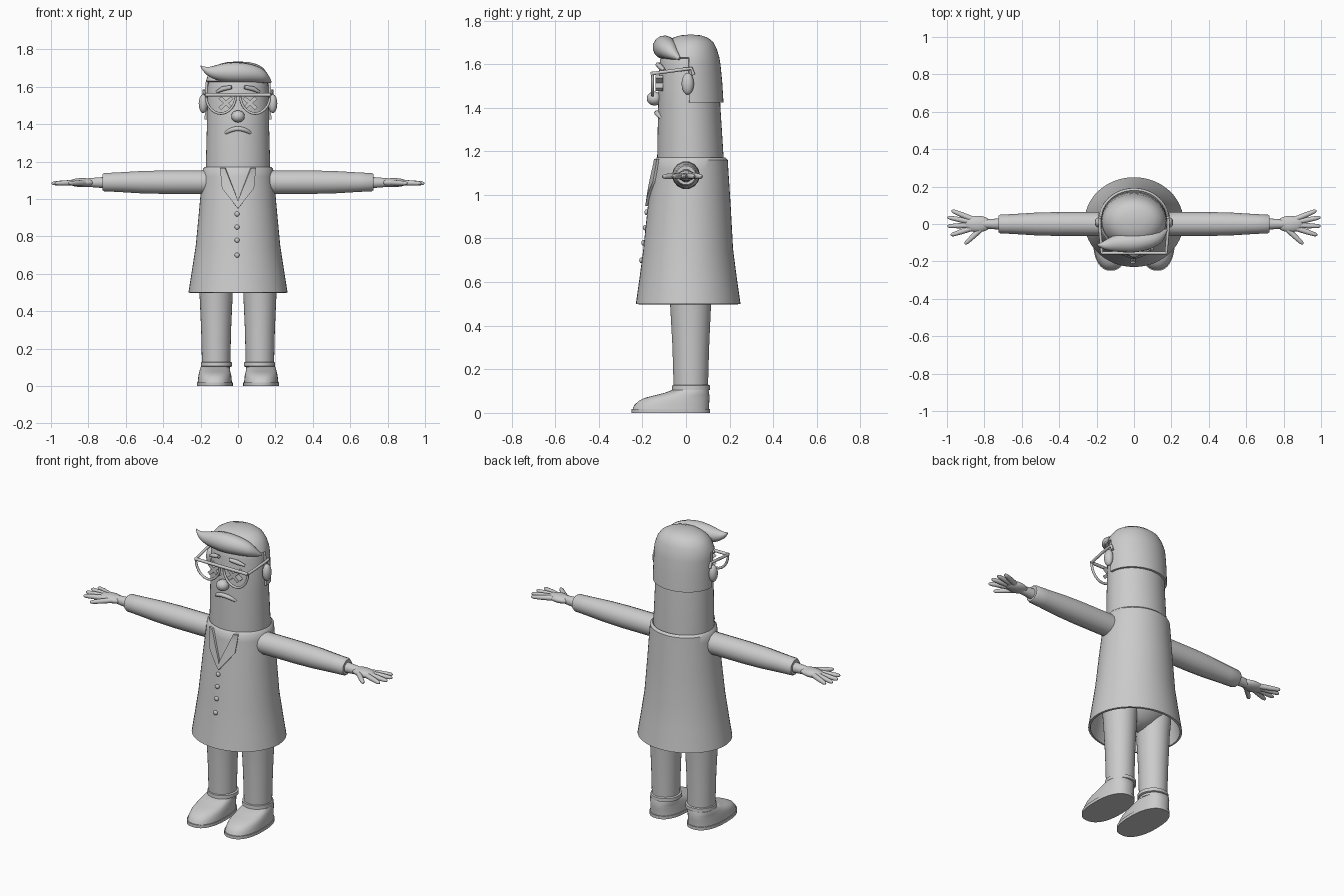
import bpy, bmesh
from math import sin, cos, pi, radians, copysign
from mathutils import Vector

cube = bpy.data.objects.get("Cube")
if cube:
    bpy.data.objects.remove(cube, do_unlink=True)

GREY = bpy.data.materials.new("plain_grey")
GREY.use_nodes = True
GREY.diffuse_color = (0.6, 0.6, 0.6, 1)
GREY.node_tree.nodes["Principled BSDF"].inputs["Base Color"].default_value = (0.6, 0.6, 0.6, 1)
parts = []


def add(name, data):
    ob = bpy.data.objects.new(name, data)
    bpy.context.collection.objects.link(ob)
    data.materials.append(GREY)
    parts.append(ob)
    return ob


def add_bmesh(name, bm, shell=0):
    bmesh.ops.recalc_face_normals(bm, faces=bm.faces)
    me = bpy.data.meshes.new(name)
    bm.to_mesh(me)
    bm.free()
    ob = add(name, me)
    if shell:
        mod = ob.modifiers.new("shell", 'SOLIDIFY')
        mod.thickness = shell
        mod.offset = -1
    return ob


def loft(name, rings, cx=0, power=1, bottom=True, top=True, shell=0, drop=None, n=48):
    """Stack of ovals given as (z, centre y, half width, half depth)."""
    bm = bmesh.new()
    soft = lambda v: copysign(abs(v) ** power, v)
    loops = []
    for z, cy, rx, ry in rings:
        loops.append([bm.verts.new((cx + rx * soft(cos(2 * pi * i / n)),
                                    cy + ry * soft(sin(2 * pi * i / n)), z)) for i in range(n)])
    for a, b in zip(loops, loops[1:]):
        for i in range(n):
            j = (i + 1) % n
            bm.faces.new((a[i], a[j], b[j], b[i]))
    if bottom:
        bm.faces.new(loops[0])
    if top:
        bm.faces.new(loops[-1])
    if drop:
        doomed = [f for f in bm.faces if drop(f.calc_center_median())]
        bmesh.ops.delete(bm, geom=doomed, context='FACES')
    return add_bmesh(name, bm, shell)


def tube(name, points, radii, closed=False, smooth=False):
    """Round tube through points, one radius each (or one for all)."""
    cu = bpy.data.curves.new(name, 'CURVE')
    cu.dimensions = '3D'
    cu.bevel_depth = 1
    cu.bevel_resolution = 5
    cu.use_fill_caps = True
    sp = cu.splines.new('NURBS' if smooth else 'POLY')
    sp.points.add(len(points) - 1)
    if not isinstance(radii, (list, tuple)):
        radii = [radii] * len(points)
    for p, co, r in zip(sp.points, points, radii):
        p.co = (*co, 1)
        p.radius = r
    sp.use_cyclic_u = closed
    if smooth:
        sp.order_u = 3
        sp.use_endpoint_u = True
        sp.resolution_u = 8
    return add(name, cu)


def ball(name, centre, size):
    bm = bmesh.new()
    bmesh.ops.create_uvsphere(bm, u_segments=24, v_segments=14, radius=1)
    bmesh.ops.scale(bm, vec=size, verts=bm.verts)
    bmesh.ops.translate(bm, vec=centre, verts=bm.verts)
    return add_bmesh(name, bm)


# Coat: hollow flared body
COAT = [(0.5, 0.01, 0.265, 0.24), (0.62, 0.01, 0.246, 0.223), (0.75, 0.01, 0.226, 0.206),
        (0.95, 0.015, 0.207, 0.19), (1.12, 0.022, 0.192, 0.172), (1.16, 0.023, 0.188, 0.169),
        (1.172, 0.023, 0.176, 0.157)]
loft("coat", COAT, bottom=False, top=False, shell=0.012)


def coat_front(x, z):
    for a, b in zip(COAT, COAT[1:]):
        if z <= b[0]:
            break
    t = min(1, (z - a[0]) / (b[0] - a[0]))
    cy, rx, ry = (a[k] + (b[k] - a[k]) * t for k in (1, 2, 3))
    return cy - ry * (1 - (x / rx) ** 2) ** 0.5


# Lapels: strips lying on the coat, meeting in a point
for side, s in (("left", 1), ("right", -1)):
    bm = bmesh.new()
    rows = []
    for i in range(13):
        t = i / 12
        z = 1.165 - 0.215 * t
        inner = 0.07 * max(0, 1 - t / 0.8)
        outer = 0.095 - 0.02 * t if t < 0.5 else 0.17 * (1 - t)
        rows.append([bm.verts.new((s * x, coat_front(x, min(z, 1.15)) - 0.012, z))
                     for x in (inner, (inner + outer) / 2, outer + 0.001)])
    for a, b in zip(rows, rows[1:]):
        for k in (0, 1):
            bm.faces.new((a[k], a[k + 1], b[k + 1], b[k]))
    add_bmesh(side + "_lapel", bm, 0.012)

# Buttons
for i, z in enumerate((0.92, 0.85, 0.78, 0.7)):
    ball(f"button_{i + 1}", (-0.005, coat_front(0, z) - 0.003, z), (0.013, 0.009, 0.013))

# Head and neck
loft("head", [(1.1, 0.02, 0.172, 0.152), (1.18, 0.02, 0.172, 0.152), (1.4, 0.015, 0.166, 0.143),
              (1.6, 0.014, 0.163, 0.136), (1.66, 0.014, 0.15, 0.125), (1.7, 0.014, 0.11, 0.09)])

# Hair: cap open over the face, plus a front quiff
loft("hair_cap", [(1.425, 0.015, 0.178, 0.157), (1.52, 0.014, 0.177, 0.152),
                  (1.6, 0.013, 0.175, 0.145), (1.63, 0.013, 0.172, 0.14), (1.67, 0.014, 0.158, 0.127),
                  (1.7, 0.018, 0.136, 0.108), (1.72, 0.02, 0.105, 0.082), (1.732, 0.022, 0.06, 0.047),
                  (1.735, 0.022, 0.01, 0.01)],
     bottom=False, shell=0.012, drop=lambda c: c.y < 0.012 and c.z < 1.63)
tube("hair_quiff", [(-0.2, -0.11, 1.712), (-0.175, -0.115, 1.69), (-0.13, -0.11, 1.677),
                    (-0.07, -0.1, 1.677), (0.01, -0.098, 1.677), (0.09, -0.085, 1.67),
                    (0.14, -0.065, 1.65), (0.175, -0.03, 1.625)],
     [0.002, 0.016, 0.036, 0.052, 0.056, 0.047, 0.032, 0.006], smooth=True)

# Face
ball("nose", (0, -0.145, 1.442), (0.036, 0.035, 0.032))
mouth = [(0.078 * k / 5, -0.134 + 0.03 * (k / 5) ** 2, 1.376 - 0.032 * (k / 5) ** 2)
         for k in range(-5, 6)]
tube("mouth", mouth, [0.003] + [0.009, 0.011] + [0.012] * 5 + [0.011, 0.009] + [0.003])

for side, s in (("left", 1), ("right", -1)):
    # Crossed eyes
    for k, d in enumerate((1, -1)):
        bm = bmesh.new()
        bmesh.ops.create_cube(bm, size=1)
        bmesh.ops.scale(bm, vec=(0.088, 0.035, 0.02), verts=bm.verts)
        for v in bm.verts:
            x, z = v.co.x, v.co.z
            v.co = (s * 0.064 + 0.75 * (x - d * z), v.co.y - 0.122, 1.513 + 0.66 * (d * x + z))
        add_bmesh(f"{side}_eye_bar_{k + 1}", bm)
    tube(side + "_eyebrow", [(s * 0.115, -0.1, 1.572), (s * 0.08, -0.12, 1.59),
                             (s * 0.035, -0.13, 1.598)], [0.007, 0.013, 0.01])
    ball(side + "_ear", (s * 0.186, 0.008, 1.51), (0.024, 0.028, 0.05))
    # Glasses: half-moon rim and temple arm
    rim = [(s * (0.092 - 0.08 * cos(pi * k / 14)), -0.153, 1.555 - 0.098 * sin(pi * k / 14))
           for k in range(15)]
    tube(side + "_glasses_rim", rim, 0.007, closed=True)
    tube(side + "_glasses_arm", [(s * 0.172, -0.153, 1.557), (s * 0.183, -0.02, 1.575),
                                 (s * 0.183, 0.025, 1.58), (s * 0.182, 0.035, 1.55)], 0.008)

    # Arm
    tube(side + "_sleeve", [(s * x, 0, 1.09) for x in (0.1, 0.2, 0.4, 0.52, 0.65, 0.715, 0.725)],
         [0.064, 0.064, 0.064, 0.061, 0.053, 0.05, 0.044])
    tube(side + "_wrist", [(s * 0.7, 0, 1.088), (s * 0.76, 0, 1.088), (s * 0.82, 0, 1.088)],
         [0.032, 0.027, 0.022])
    ball(side + "_palm", (s * 0.835, 0, 1.088), (0.072, 0.044, 0.024))
    tips = [(0.975, 0.072), (0.997, 0.036), (0.998, -0.012), (0.98, -0.06), (0.905, -0.108)]
    for k, (tx, ty) in enumerate(tips):
        base = Vector((0.865 - (0.055 if k == 4 else 0), 0.026 - 0.016 * k if k < 4 else -0.02, 1.088))
        tip = Vector((tx, ty, 1.084))
        tube(f"{side}_" + ("thumb" if k == 4 else f"finger_{k + 1}"),
             [tuple(s * c if n == 0 else c for n, c in enumerate(base.lerp(tip, t)))
              for t in (0, 0.5, 0.88, 0.97, 1)], [0.015, 0.014, 0.011, 0.007, 0.003])

    # Leg, cuff and shoe
    loft(side + "_trouser_leg", [(0.09, 0.022, 0.075, 0.078), (0.3, 0.022, 0.08, 0.084),
                                 (0.5, 0.021, 0.089, 0.094), (0.66, 0.02, 0.1, 0.11)], cx=s * 0.117)
    loft(side + "_trouser_cuff", [(0.103, 0.023, 0.078, 0.08), (0.106, 0.023, 0.084, 0.087),
                                  (0.126, 0.023, 0.083, 0.086), (0.13, 0.023, 0.075, 0.078)],
         cx=s * 0.115)
    loft(side + "_shoe", [(0.016, -0.07, 0.092, 0.175), (0.035, -0.066, 0.09, 0.172),
                          (0.055, -0.055, 0.088, 0.162), (0.068, -0.042, 0.085, 0.15),
                          (0.08, -0.02, 0.082, 0.127), (0.092, 0.004, 0.079, 0.102),
                          (0.105, 0.02, 0.074, 0.083)], cx=s * 0.124, power=0.85)
    loft(side + "_shoe_sole", [(0, -0.07, 0.096, 0.18), (0.018, -0.07, 0.096, 0.18)],
         cx=s * 0.124, power=0.85)

tube("glasses_top_bar", [(-0.175, -0.155, 1.557), (0.175, -0.155, 1.557)], 0.009)

# Trouser seat inside the coat
loft("trouser_seat", [(0.5, 0.02, 0.04, 0.03), (0.53, 0.02, 0.1, 0.08), (0.58, 0.02, 0.18, 0.12),
                      (0.68, 0.018, 0.2, 0.15), (0.75, 0.015, 0.19, 0.16)])

# Turn everything into plain meshes with smooth shading and sharp edges
bpy.ops.object.select_all(action='DESELECT')
for ob in parts:
    ob.select_set(True)
bpy.context.view_layer.objects.active = parts[0]
bpy.ops.object.convert(target='MESH')
bpy.ops.object.shade_smooth_by_angle(angle=radians(40))
